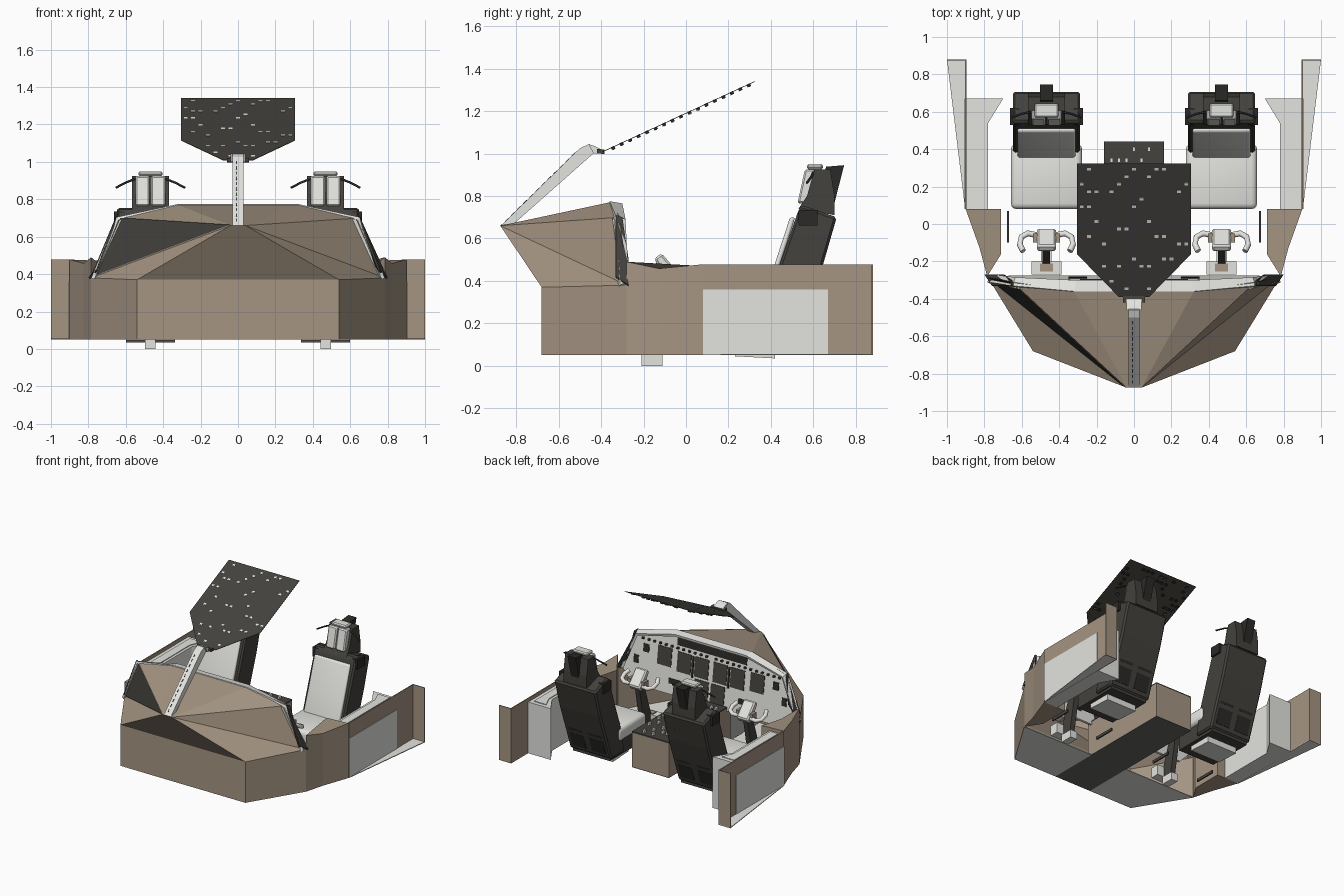
import bpy, bmesh, math, random
from mathutils import Matrix, Vector

if "Cube" in bpy.data.objects:
    bpy.data.objects.remove(bpy.data.objects["Cube"])

random.seed(4)

def material(name, rgb):
    m = bpy.data.materials.new(name)
    m.diffuse_color = (*rgb, 1)
    m.use_nodes = True
    m.node_tree.nodes["Principled BSDF"].inputs["Base Color"].default_value = m.diffuse_color
    return m

TAN = material("tan", (.375, .30, .225))
LIGHT = material("light grey", (.77, .77, .74))
DARK = material("dark grey", (.058, .054, .047))
BLACK = material("black", (.024, .023, .021))
FLOOR = material("mid grey", (.13, .13, .125))

def mesh(name, verts, faces, mat, mirror=False, bevel=0, seg=1, solid=0):
    me = bpy.data.meshes.new(name)
    me.from_pydata(verts, [], faces)
    bm = bmesh.new()
    bm.from_mesh(me)
    bmesh.ops.recalc_face_normals(bm, faces=bm.faces)
    bm.to_mesh(me)
    bm.free()
    o = bpy.data.objects.new(name, me)
    bpy.context.collection.objects.link(o)
    me.materials.append(mat)
    if solid:
        o.modifiers.new("solid", 'SOLIDIFY').thickness = solid
    if bevel:
        b = o.modifiers.new("bevel", 'BEVEL')
        b.width, b.segments = bevel, seg
        if seg > 1:
            for p in me.polygons:
                p.use_smooth = True
    if mirror:
        o.modifiers.new("mirror", 'MIRROR')
    return o

def loft(name, a, b, mat, **k):
    """Closed solid between two matching outlines."""
    n = len(a)
    faces = [tuple(range(n)), tuple(range(n, 2 * n))]
    faces += [(i, (i + 1) % n, n + (i + 1) % n, n + i) for i in range(n)]
    return mesh(name, list(a) + list(b), faces, mat, **k)

def side_prism(name, x0, x1, yz, mat, **k):
    return loft(name, [(x0, y, z) for y, z in yz], [(x1, y, z) for y, z in yz], mat, **k)

def plan_prism(name, z0, z1, xy, mat, **k):
    return loft(name, [(x, y, z0) for x, y in xy], [(x, y, z1) for x, y in xy], mat, **k)

def box(name, x, y, z, mat, **k):
    return plan_prism(name, z[0], z[1], [(x[0], y[0]), (x[1], y[0]), (x[1], y[1]), (x[0], y[1])], mat, **k)

def plates(name, frame, items, mat, mirror=False):
    """Many small boxes (u, v, w, half_u, half_v, half_w) placed in one frame."""
    bm = bmesh.new()
    for u, v, w, a, b, c in items:
        m = frame @ Matrix.Translation((u, v, w)) @ Matrix.Diagonal((2 * a, 2 * b, 2 * c, 1))
        bmesh.ops.create_cube(bm, size=1, matrix=m)
    me = bpy.data.meshes.new(name)
    bm.to_mesh(me)
    bm.free()
    me.materials.append(mat)
    o = bpy.data.objects.new(name, me)
    bpy.context.collection.objects.link(o)
    if mirror:
        o.modifiers.new("mirror", 'MIRROR')

def tube(name, pts, r, mat):
    cu = bpy.data.curves.new(name, 'CURVE')
    cu.dimensions = '3D'
    cu.bevel_depth, cu.bevel_resolution, cu.use_fill_caps = r, 2, True
    s = cu.splines.new('POLY')
    s.points.add(len(pts) - 1)
    for p, c in zip(s.points, pts):
        p.co = (*c, 1)
    o = bpy.data.objects.new(name, cu)
    bpy.context.collection.objects.link(o)
    cu.materials.append(mat)
    o.modifiers.new("mirror", 'MIRROR')

# Faceted nose shell
mesh("nose_shell",
     [(0, -.875, .66), (.04, -.875, .66), (0, -.68, .37), (.54, -.68, .37), (0, -.68, .05), (.54, -.68, .05),
      (.785, -.28, .38), (.785, -.28, .05), (.65, -.31, .70), (.32, -.36, .77), (0, -.36, .77)],
     [(0, 1, 9, 10), (1, 9, 8), (1, 8, 6), (1, 6, 3), (0, 1, 3, 2), (2, 3, 5, 4), (3, 6, 7, 5)],
     TAN, mirror=True)
# Dark facet on the left side of the nose
mesh("left_dark_facet", [(-.045, -.877, .664), (-.655, -.313, .703), (-.788, -.285, .384)], [(0, 1, 2)], DARK)
plan_prism("foot_floor", .05, .055, [(.16, -.68), (.54, -.68), (.785, -.28), (.16, -.28)], LIGHT, mirror=True)
box("tunnel_floor", (-.16, .16), (-.68, .44), (.05, .056), FLOOR)

# Glareshield rim running round the top and down the sides
front = [(0, -.36, .775), (.32, -.36, .775), (.65, -.33, .705), (.785, -.31, .38)]
back = [(0, -.30, .765), (.31, -.30, .765), (.635, -.285, .69), (.755, -.27, .40)]
mesh("glareshield_rim", front + back, [(i, i + 1, 5 + i, 4 + i) for i in range(3)], LIGHT, mirror=True, solid=.02)
mesh("rim_side_trim", [(.66, -.30, .70), (.70, -.27, .50), (.80, -.27, .38), (.76, -.33, .42), (.65, -.33, .71)],
     [(0, 1, 2, 3, 4)], DARK, mirror=True, solid=.01)

# Instrument panel, leaning forward at the top
def py(z):
    return -.335 + (.76 - z) * .13
outline = [(0, .76), (.31, .76), (.635, .69), (.755, .40), (.66, .30), (0, .30)]
loft("instrument_panel", [(x, py(z), z) for x, z in outline], [(x, py(z) - .02, z) for x, z in outline],
     LIGHT, mirror=True)
tilt = Matrix.Translation((0, py(.3), .3)) @ Matrix.Rotation(math.atan(.13), 4, 'X')
plates("displays", tilt, [(.23, 0, .26, .06, .004, .075), (.40, 0, .27, .06, .004, .07), (.08, 0, .26, .06, .004, .075),
                          (.07, 0, .09, .06, .004, .08)], DARK, mirror=True)
plates("panel_instruments", tilt, [(.15, 0, .41, .15, .004, .03), (.56, 0, .29, .025, .004, .03),
                                   (.64, 0, .19, .02, .004, .03), (.30, 0, .10, .05, .004, .02),
                                   (.155, 0, .25, .007, .006, .08)], BLACK, mirror=True)
plates("panel_knobs", tilt, [(.04 + .05 * i, .006, .36, .007, .012, .007) for i in range(12)], DARK, mirror=True)

# Front side sills
sill = [(.90, .08, .478), (.71, .08, .47), (.71, -.16, .43), (.785, -.28, .49), (.825, -.13, .458)]
loft("front_sill", sill, [(x, y, .05) for x, y, z in sill], TAN, mirror=True)
# Rear side walls: straight wall, end cap and a wedge of floor outside it
box("side_wall", (.895, .903), (.08, .88), (.05, .478), TAN, mirror=True)
box("side_wall_end", (.903, 1.0), (.874, .88), (.05, .478), TAN, mirror=True)
box("side_wall_patch", (.903, .906), (.08, .67), (.056, .36), LIGHT, mirror=True)
plan_prism("side_ledge", .05, .056, [(.895, .08), (.903, .08), (1, .88), (.895, .88)], LIGHT, mirror=True)
plan_prism("side_console", .05, .45, [(.78, .08), (.895, .08), (.895, .67), (.70, .67), (.78, .54)], LIGHT, mirror=True)
plan_prism("console_top_plate", .45, .456, [(.80, .10), (.865, .10), (.865, .64), (.76, .64), (.80, .55)], LIGHT, mirror=True)

# Centre pedestal with switch-covered top
box("pedestal", (-.16, .16), (-.32, .44), (.056, .32), TAN)
box("pedestal_top", (-.16, .16), (-.30, .44), (.32, .33), DARK)
plates("pedestal_switches", Matrix(), [(-.12 + .04 * i, -.2 + .06 * j, .335, .009, .012, .012)
       for i in range(7) for j in range(11) if random.random() < .45], LIGHT)
plates("pedestal_levers", Matrix(), [(x, -.02, .37, .012, .02, .05) for x in (-.06, 0, .06)], BLACK)

# Overhead panel: tapered sheet with knobs below and small plates above
over = Matrix.Translation((0, -.39, 1.008)) @ Matrix.Rotation(math.atan2(.33, .715), 4, 'X')
shape = [(-.08, 0), (.08, 0), (.305, .253), (.305, .787), (-.305, .787), (-.305, .253)]
loft("overhead_panel", [over @ Vector((x, v, 0)) for x, v in shape],
     [over @ Vector((x, v, .003)) for x, v in shape], DARK)
spots = []
for i in range(15):
    for j in range(17):
        u, v = -.28 + .04 * i, .05 + .044 * j
        if random.random() < .34 and abs(u) < min(.29, .05 + .9 * v):
            spots.append((u, v))
plates("overhead_knobs", over, [(u, v, -.005, .011, .009, .005) for u, v in spots], BLACK)
plates("overhead_plates", over, [(u, v, .003, .010, .008, .0015) for u, v in spots[::2]], LIGHT)
plates("overhead_lamps", over, [(u, v, -.010, .005, .003, .002) for u, v in spots[::5]], LIGHT)

# Windshield centre post
side_prism("centre_post", -.03, .03, [(-.872, .66), (-.50, 1.025), (-.455, 1.045), (-.425, 1.01), (-.815, .665)], LIGHT)
side_prism("post_cap", -.04, .04, [(-.46, 1.045), (-.43, 1.035), (-.40, 1.02), (-.40, 1.0), (-.435, 1.0)], LIGHT)
side_prism("post_hinge", -.06, .06, [(-.42, 1.022), (-.385, 1.018), (-.385, .998), (-.42, 1.0)], DARK)
post = Matrix.Translation((-.008, -.872, .66)) @ Matrix.Rotation(math.atan2(.365, .372), 4, 'X')
plates("post_seam", post, [(0, .04 + .04 * i, 0, .003, .011, .002) for i in range(12)], DARK)

# Seats
C = .468
def around(w, c=C):
    return c - w, c + w
side_prism("seat_back", *around(.18), [(.34, .10), (.37, .27), (.44, .475), (.525, .72), (.545, .757),
           (.71, .70), (.645, .475), (.51, .10)], DARK, mirror=True, bevel=.012)
side_prism("back_cushion", *around(.155), [(.345, .28), (.415, .47), (.49, .70), (.515, .70), (.38, .28)],
           LIGHT, mirror=True, bevel=.012, seg=3)
box("seat_cushion", around(.19), (.08, .43), (.20, .31), LIGHT, mirror=True, bevel=.03, seg=3)
box("seat_base", around(.16), (.13, .50), (.08, .20), DARK, mirror=True)
side_prism("seat_foot", *around(.13), [(.23, .08), (.23, .045), (.42, .035), (.42, .08)], LIGHT, mirror=True)
side_prism("head_support", *around(.10), [(.53, .74), (.57, .80), (.605, .925), (.68, .925), (.70, .80), (.70, .71)],
           DARK, mirror=True)
side_prism("head_top", *around(.035), [(.62, .80), (.66, .938), (.745, .945), (.70, .77)], BLACK, mirror=True)
for i, x in enumerate((C - .042, C + .042)):
    side_prism("headrest_pad_%d" % i, x - .038, x + .038, [(.525, .765), (.56, .925), (.62, .925), (.57, .765)],
               LIGHT, mirror=True, bevel=.008)
box("headrest_cap", around(.065), (.57, .645), (.925, .95), LIGHT, mirror=True, bevel=.008)
for s in (-1, 1):
    tube("seat_handle", [(C + s * .08, .60, .91), (C + s * .13, .59, .89), (C + s * .185, .57, .862)], .006, BLACK)
    box("seat_rail", around(.005, C + s * .205), (-.10, .07), (.058, .08), DARK, mirror=True)
    box("shoulder_block", around(.025, C + s * .17), (.53, .62), (.66, .735), BLACK, mirror=True)
# Raised plates on the back of each seat
rear = Matrix.Translation((C, .51, .10)) @ Matrix.Rotation(-math.atan2(.2, .6), 4, 'X')
plates("seat_back_plates", rear, [(sx * .085, 0, z, .06, .005, h) for sx in (-1, 1)
       for z, h in ((.10, .06), (.27, .08), (.45, .06))], BLACK, mirror=True)

# Control columns and yokes
box("column_foot", around(.028), (-.21, -.11), (0, .06), LIGHT, mirror=True)
box("column_base", around(.08), (-.27, -.20), (.06, .14), LIGHT, mirror=True)
box("column_base_inset", around(.035), (-.255, -.21), (.14, .146), TAN, mirror=True)
side_prism("column_shaft", *around(.02), [(-.21, .05), (-.13, .05), (-.06, .42), (-.11, .44), (-.21, .14)], DARK, mirror=True)
side_prism("yoke_head", *around(.05), [(-.15, .505), (-.115, .53), (-.02, .42), (-.05, .38), (-.09, .40)],
           LIGHT, mirror=True, bevel=.01)
for s in (-1, 1):
    box("yoke_cheek", around(.012, C + s * .06), (-.10, -.05), (.41, .46), TAN, mirror=True)
    tube("yoke_horn", [(C + s * a, b, c) for a, b, c in
         ((.05, -.06, .42), (.10, -.05, .42), (.135, -.07, .43), (.142, -.11, .45), (.125, -.145, .47))], .016, LIGHT)
